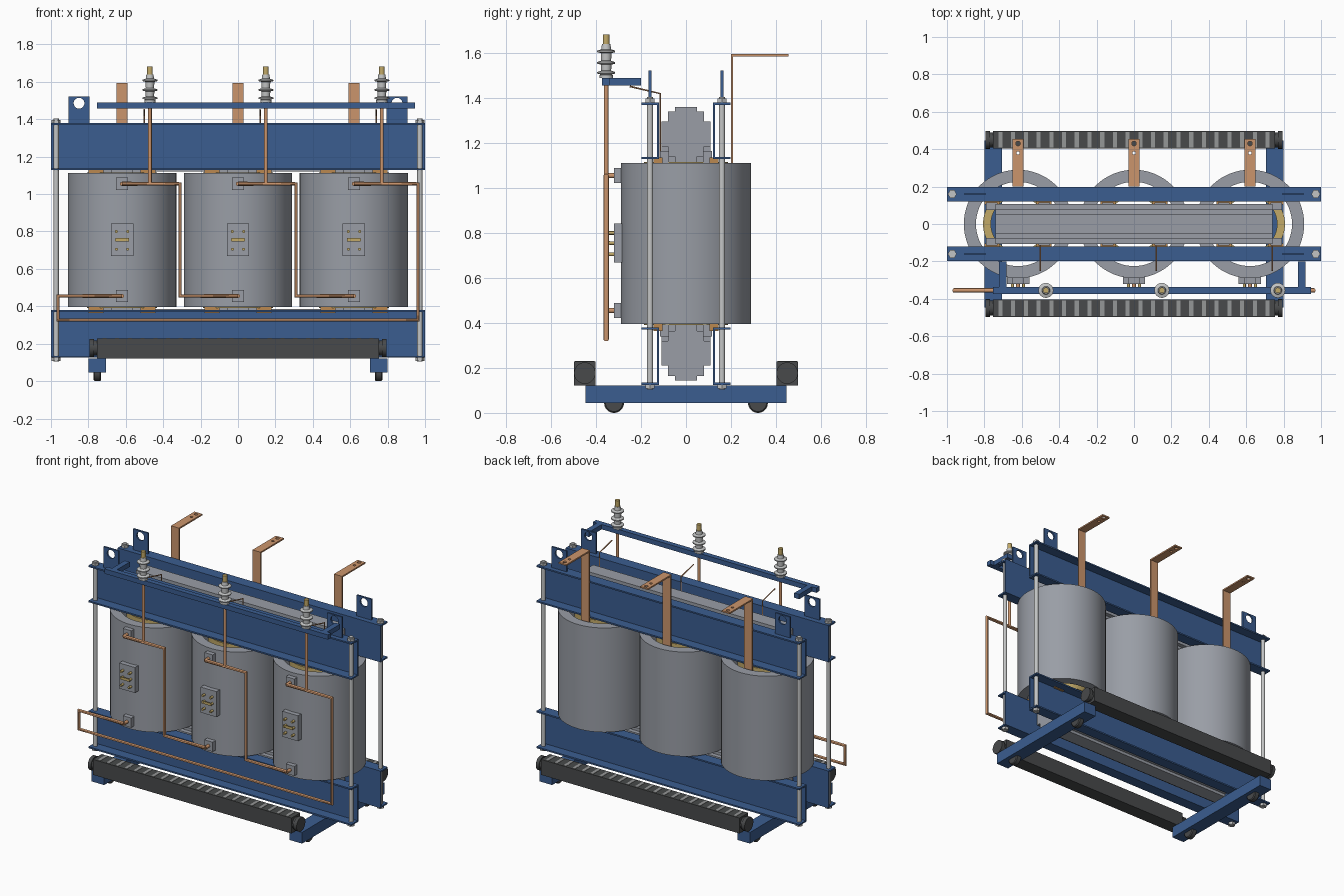
import bpy, bmesh, math
from mathutils import Vector, Matrix

if "Cube" in bpy.data.objects:
    bpy.data.objects.remove(bpy.data.objects["Cube"])

made = []


def material(name, rgb):
    m = bpy.data.materials.new(name)
    m.use_nodes = True
    m.diffuse_color = (*rgb, 1)
    m.node_tree.nodes["Principled BSDF"].inputs["Base Color"].default_value = (*rgb, 1)
    return m


BLUE = material("blue paint", (0.043, 0.11, 0.28))
GREY = material("coil grey", (0.32, 0.34, 0.38))
COPPER = material("copper", (0.6, 0.3, 0.15))
ZINC = material("zinc", (0.55, 0.56, 0.56))
BRASS = material("brass", (0.54, 0.4, 0.14))
DARK = material("dark grey", (0.065, 0.068, 0.07))
VENT = material("vent grey", (0.3, 0.31, 0.31))
SPACER = material("orange spacer", (0.5, 0.25, 0.08))


def add(name, mesh, mat):
    ob = bpy.data.objects.new(name, mesh)
    bpy.context.collection.objects.link(ob)
    mesh.materials.clear()
    mesh.materials.append(mat)
    made.append(ob)
    return ob


def from_bm(name, bm, mat):
    bmesh.ops.recalc_face_normals(bm, faces=bm.faces)
    me = bpy.data.meshes.new(name)
    bm.to_mesh(me)
    bm.free()
    return add(name, me, mat)


def box(name, x, y, z, mat):
    """Box from (low, high) ranges on each axis."""
    bm = bmesh.new()
    bmesh.ops.create_cube(bm, size=1)
    for v in bm.verts:
        v.co = [(a + b) / 2 + c * abs(b - a) for (a, b), c in zip((x, y, z), v.co)]
    return from_bm(name, bm, mat)


AXES = {"X": Matrix.Rotation(math.pi / 2, 4, "Y"),
        "Y": Matrix.Rotation(-math.pi / 2, 4, "X"), "Z": Matrix()}


def lathe(name, profile, at, mat, axis="Z", n=32, closed=False):
    """Spin (radius, height) points around an axis through at."""
    bm = bmesh.new()
    rings = [[bm.verts.new((r * math.cos(2 * math.pi * i / n),
                            r * math.sin(2 * math.pi * i / n), h)) for i in range(n)]
             for r, h in profile]
    pairs = list(zip(rings, rings[1:]))
    if closed:
        pairs.append((rings[-1], rings[0]))
    else:
        bm.faces.new(rings[0])
        bm.faces.new(rings[-1])
    for a, b in pairs:
        for i in range(n):
            j = (i + 1) % n
            bm.faces.new((a[i], a[j], b[j], b[i]))
    bm.transform(Matrix.Translation(at) @ AXES[axis])
    return from_bm(name, bm, mat)


def rod(name, r, length, at, mat, axis="Z", n=20):
    return lathe(name, [(r, 0), (r, length)], at, mat, axis, n)


def prism(name, pts, axis, lo, hi, mat, shift=0):
    """Extrude a 2D outline: (y, z) along X, or (x, y) along Z."""
    bm = bmesh.new()
    place = (lambda p, h: (h, p[0], p[1])) if axis == "X" else (lambda p, h: (p[0] + shift, p[1], h))
    f = bm.faces.new([bm.verts.new(place(p, lo)) for p in pts])
    top = bmesh.ops.extrude_face_region(bm, geom=[f])["geom"]
    move = Vector((hi - lo, 0, 0)) if axis == "X" else Vector((0, 0, hi - lo))
    bmesh.ops.translate(bm, vec=move, verts=[v for v in top if isinstance(v, bmesh.types.BMVert)])
    return from_bm(name, bm, mat)


def curve_mesh(name, cu, mat, matrix=None):
    ob = bpy.data.objects.new(name + "_path", cu)
    bpy.context.collection.objects.link(ob)
    me = bpy.data.meshes.new_from_object(ob.evaluated_get(bpy.context.evaluated_depsgraph_get()))
    bpy.data.objects.remove(ob)
    me.transform(matrix or Matrix())
    return add(name, me, mat)


def spline(cu, pts, cyclic):
    s = cu.splines.new("POLY")
    s.points.add(len(pts) - 1)
    for p, co in zip(s.points, pts):
        p.co = (*co, 1)
    s.use_cyclic_u = cyclic


def pipe(name, pts, r, mat):
    cu = bpy.data.curves.new(name, "CURVE")
    cu.dimensions = "3D"
    cu.bevel_depth, cu.bevel_resolution, cu.use_fill_caps = r, 3, True
    spline(cu, pts, False)
    return curve_mesh(name, cu, mat)


def plate(name, w, h, holes, thick, mat, matrix):
    """Flat plate, w wide and h tall from its base, with round (height, radius) holes."""
    cu = bpy.data.curves.new(name, "CURVE")
    cu.dimensions, cu.fill_mode, cu.extrude = "2D", "BOTH", thick / 2
    spline(cu, [(-w / 2, 0, 0), (w / 2, 0, 0), (w / 2, h, 0), (-w / 2, h, 0)], True)
    for c, r in holes:
        ring = [2 * math.pi * i / 20 for i in range(20)]
        spline(cu, [(r * math.cos(a), c + r * math.sin(a), 0) for a in ring], True)
    return curve_mesh(name, cu, mat, matrix)


COILS = (-0.62, 0, 0.62)
SIDES = (-1, 1)
PIPE_Y = -0.355

# Laminated core: stepped section used for yokes and legs
quarter = [(0.108, 0.055), (0.08, 0.055), (0.08, 0.1), (0.05, 0.1), (0.05, 0.12)]
section = (quarter + [(-a, b) for a, b in reversed(quarter)]
           + [(-a, -b) for a, b in quarter] + [(a, -b) for a, b in reversed(quarter)])
for name, zc in (("lower_yoke", 0.265), ("upper_yoke", 1.24)):
    prism(name, [(a, b + zc) for a, b in section], "X", -0.74, 0.74, GREY)

# Coils, terminals and outgoing bars
for cx in COILS:
    prism("core_leg", [(b, a) for a, b in section], "Z", 0.3, 1.2, GREY, cx)
    for name, ri, ro, z0, z1, mat in (("outer_coil", 0.225, 0.29, 0.395, 1.112, GREY),
                                      ("inner_coil", 0.145, 0.187, 0.39, 1.115, BRASS)):
        lathe(name, [(ri, z0), (ro, z0), (ro, z1), (ri, z1)], (cx, 0, 0), mat, n=64, closed=True)
    for sx in SIDES:
        for sy in SIDES:
            for z0, z1, g0, g1 in ((1.11, 1.135, 1.112, 1.165), (0.365, 0.395, 0.34, 0.393)):
                x = cx + sx * 0.14
                box("coil_spacer", (x - 0.04, x + 0.04), (sy * 0.105, sy * 0.145), (z0, z1), SPACER)
                box("yoke_block", (x - 0.03, x + 0.03), (sy * 0.075, sy * 0.115), (g0, g1), GREY)
    for z in (1.055, 0.455):
        box("terminal_block", (cx - 0.032, cx + 0.032), (-0.32, -0.27), (z - 0.033, z + 0.033), GREY)
        rod("terminal_stud", 0.011, 0.05, (cx, PIPE_Y, z), COPPER, "Y")
    box("tap_panel", (cx - 0.06, cx + 0.06), (-0.32, -0.27), (0.668, 0.843), GREY)
    for sx in SIDES:
        for z in (0.705, 0.755, 0.8):
            rod("tap_stud", 0.008, 0.03, (cx + sx * 0.03, -0.345, z), BRASS, "Y", 12)
    box("tap_link", (cx - 0.036, cx + 0.036), (-0.343, -0.337), (0.746, 0.764), BRASS)
    box("riser_bar", (cx - 0.03, cx + 0.03), (0.2, 0.21), (1.1, 1.595), COPPER)
    plate("outgoing_bar", 0.06, 0.255, [(0.18, 0.009), (0.23, 0.012)], 0.01, COPPER,
          Matrix.Translation((cx, 0.2, 1.59)))

# Clamp channels, lifting lugs and tie rods
for sy in SIDES:
    for name, z0, z1 in (("lower_clamp", 0.125, 0.38), ("upper_clamp", 1.128, 1.38)):
        t = 0.01
        chan = [(0.12, z0), (0.197, z0), (0.197, z0 + t), (0.13, z0 + t),
                (0.13, z1 - t), (0.197, z1 - t), (0.197, z1), (0.12, z1)]
        prism(name, [(sy * a, b) for a, b in chan], "X", -1, 1, BLUE)
    for sx in SIDES:
        plate("lifting_lug", 0.114, 0.145, [(0.108, 0.029)], 0.012, BLUE,
              Matrix.Translation((sx * 0.85, sy * 0.16, 1.378)) @ Matrix.Rotation(math.pi / 2, 4, "X"))
        at = (sx * 0.972, sy * 0.16)
        rod("tie_rod", 0.014, 1.3, (*at, 0.105), ZINC)
        for z in (0.108, 1.38):
            rod("tie_nut", 0.024, 0.017, (*at, z), ZINC, n=6)

# Base beams and wheels
for sx in SIDES:
    box("base_beam", (sx * 0.705, sx * 0.8), (-0.447, 0.447), (0.045, 0.122), BLUE)
    for sy in SIDES:
        r = 0.044
        lathe("wheel", [(r - 0.006, -0.02), (r, -0.014), (r, 0.014), (r - 0.006, 0.02)],
              (sx * 0.752, sy * 0.32, r), DARK, "X")

# Cooling blowers with vent slots
for sy in SIDES:
    box("blower_body", (-0.755, 0.755), (sy * 0.403, sy * 0.498), (0.122, 0.228), DARK)
    for i in range(22):
        x = -0.714 + i * 0.068
        box("blower_vent", (x - 0.011, x + 0.011), (sy * 0.408, sy * 0.493), (0.226, 0.23), VENT)
    rod("blower_shaft", 0.04, 1.56, (-0.78, sy * 0.45, 0.177), DARK, "X")
    for sx in SIDES:
        rod("blower_cap", 0.048, 0.024, (sx * 0.782 - 0.012, sy * 0.45, 0.177), DARK, "X")

# Bushing rail with support arms
box("bushing_rail", (-0.755, 0.945), (-0.373, -0.338), (1.457, 1.49), BLUE)
for x in (-0.702, 0.897):
    box("rail_arm", (x - 0.019, x + 0.019), (-0.34, -0.2), (1.457, 1.49), BLUE)

# Bushings and their leads
body = [(0.03, 1.49), (0.03, 1.502)]
for z in (1.513, 1.557, 1.608):
    body += [(0.024, z - 0.008), (0.04, z - 0.004), (0.04, z + 0.003), (0.022, z + 0.009)]
body += [(0.019, 1.64)]
for cx in COILS:
    bx = cx + 0.149
    lathe("bushing", body, (bx, PIPE_Y, 0), ZINC, n=24)
    rod("bushing_tip", 0.015, 0.05, (bx, PIPE_Y, 1.632), BRASS)
    rod("bushing_lead", 0.01, 0.41, (bx, PIPE_Y, 1.052), COPPER, n=12)
    x = cx + 0.118
    pipe("inner_lead", [(x, -0.25, 1.452), (x, -0.115, 1.42), (x, -0.115, 1.13)], 0.004, COPPER)

# Delta connection pipes
HIGH, LOW, RETURN, END = 1.055, 0.455, 0.327, 0.962
for a, b in zip(COILS, COILS[1:]):
    route = [(a, HIGH), (a + 0.31, HIGH), (a + 0.31, LOW), (b, LOW)]
    pipe("phase_link", [(x, PIPE_Y, z) for x, z in route], 0.012, COPPER)
route = [(COILS[2], HIGH), (END, HIGH), (END, RETURN), (-END, RETURN), (-END, LOW), (COILS[0], LOW)]
pipe("return_link", [(x, PIPE_Y, z) for x, z in route], 0.012, COPPER)

# Smooth round parts, keep edges crisp
bpy.ops.object.select_all(action="DESELECT")
for ob in made:
    ob.select_set(True)
bpy.context.view_layer.objects.active = made[0]
bpy.ops.object.shade_smooth_by_angle(angle=math.radians(35))
